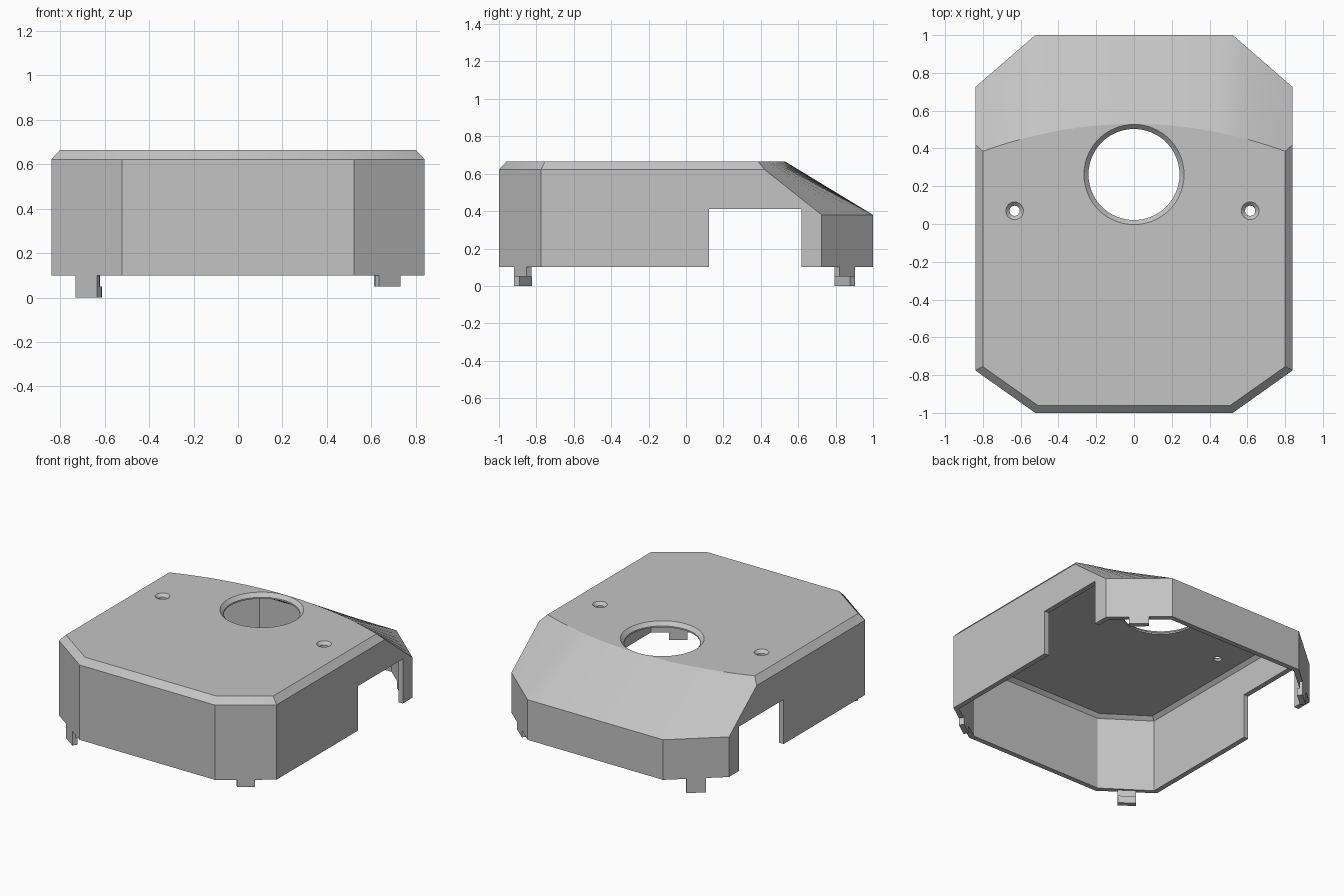
import bpy, bmesh, math
from mathutils import Vector

if "Cube" in bpy.data.objects:
    bpy.data.objects.remove(bpy.data.objects["Cube"])

grey = bpy.data.materials.new("grey plastic")
grey.diffuse_color = (0.55, 0.55, 0.55, 1)
grey.use_nodes = True
grey.node_tree.nodes["Principled BSDF"].inputs["Base Color"].default_value = grey.diffuse_color


def make_object(name, bm, helper=False):
    bmesh.ops.recalc_face_normals(bm, faces=bm.faces[:])
    me = bpy.data.meshes.new(name)
    bm.to_mesh(me)
    bm.free()
    me.materials.append(grey)
    ob = bpy.data.objects.new(name, me)
    bpy.context.collection.objects.link(ob)
    ob.hide_render = helper
    return ob


def cover_solid(name, d, z0, helper=False):
    """Octagonal body with bevelled rim and lofted rear slope, inset by d."""
    bm = bmesh.new()
    V = lambda x, y, z: bm.verts.new((x, y, z))
    side, corner = 0.84 - d, 0.523 - 0.38 * d
    front, back = -1 + d, 1 - d
    yf, yb = -0.775 + 0.35 * d, 0.725 - 0.4 * d
    rim, top, low = 0.622 - 0.4 * d, 0.665 - d, 0.38 - 0.56 * d
    c = 0.04 - 0.4 * d                      # rim bevel
    tx = side - c
    # rear top edge is a shallow arc; the slope runs from it to the back wall
    knee = corner * tx / side
    xs = [tx + (knee - tx) * i / 6 for i in range(6)]
    xs += [knee - 2 * knee * i / 16 for i in range(17)]
    xs += [-x for x in reversed(xs[:6])]
    arc, wall = [], []
    for x in xs:
        arc.append(V(x, 0.53 - 0.28 * d - 0.145 * (x / tx) ** 2, top))
        bx = x * side / tx
        t = max(0, (abs(bx) - corner) / (side - corner))
        wall.append(V(bx, back + (yb - back) * t, low))
    # front half rings, left to right
    pts = [(-side, yf), (-corner, front), (corner, front), (side, yf)]
    tops = [(-tx, yf + c / 2), (-corner + c / 3, front + c),
            (corner - c / 3, front + c), (tx, yf + c / 2)]
    base = [V(x, y, z0) for x, y in pts]
    mid = [V(x, y, rim) for x, y in pts]
    cap = [V(x, y, top) for x, y in tops]
    rear = [V(x, y, z0) for x, y in
            [(side, yb), (corner, back), (-corner, back), (-side, yb)]]
    ends = [V(s * side, 0.42 - 0.28 * d, rim) for s in (1, -1)]
    F = bm.faces.new
    for i in range(3):
        F((base[i], base[i + 1], mid[i + 1], mid[i]))
        F((mid[i], mid[i + 1], cap[i + 1], cap[i]))
    F(cap + arc)
    F(base + rear)
    F((base[3], rear[0], wall[0], ends[0], mid[3]))
    F((base[0], rear[3], wall[-1], ends[1], mid[0]))
    F((mid[3], ends[0], arc[0], cap[3]))
    F((mid[0], ends[1], arc[-1], cap[0]))
    F((ends[0], wall[0], arc[0]))
    F((ends[1], wall[-1], arc[-1]))
    for i in range(len(xs) - 1):
        F((arc[i], arc[i + 1], wall[i + 1], wall[i]))
    for k, (a, b) in enumerate([(0, 6), (6, 22), (22, 28)]):
        F([rear[k], rear[k + 1]] + wall[a:b + 1][::-1])
    return make_object(name, bm, helper)


def hole_cutter(name, x, y, r_in, r_out, depth, n):
    """Straight hole with a conical countersink at the roof."""
    bm = bmesh.new()
    k = (r_out - r_in) / depth
    prof = [(r_in, 0.45), (r_in, 0.665 - depth), (r_out + 0.1 * k, 0.765)]
    rings = [[bm.verts.new((x + r * math.cos(2 * math.pi * i / n),
                            y + r * math.sin(2 * math.pi * i / n), z))
              for i in range(n)] for r, z in prof]
    for a, b in zip(rings, rings[1:]):
        for i in range(n):
            j = (i + 1) % n
            bm.faces.new((a[i], a[j], b[j], b[i]))
    bm.faces.new(rings[0])
    bm.faces.new(rings[-1])
    return make_object(name, bm, True)


# Shell, with cavity, side openings and holes cut out
cover = cover_solid("cover_shell", 0, 0.1)
cutters = [cover_solid("cavity_cutter", 0.035, -0.1, True)]
bm = bmesh.new()
bmesh.ops.create_cube(bm, size=1)
for v in bm.verts:
    v.co = Vector((v.co.x * 2.4, 0.37 + v.co.y * 0.495, 0.16 + v.co.z * 0.5))
cutters.append(make_object("side_opening_cutter", bm, True))
cutters.append(hole_cutter("round_hole_cutter", 0, 0.262, 0.241, 0.265, 0.025, 64))
for x in (-0.632, 0.615):
    cutters.append(hole_cutter("screw_hole_cutter", x, 0.07, 0.027, 0.047, 0.02, 24))

bpy.context.view_layer.objects.active = cover
cover.select_set(True)
for cut in cutters:
    m = cover.modifiers.new("cut", 'BOOLEAN')
    m.operation = 'DIFFERENCE'
    m.solver = 'EXACT'
    m.object = cut
    bpy.ops.object.modifier_apply(modifier=m.name)
for cut in cutters:
    bpy.data.objects.remove(cut)
bpy.ops.object.shade_smooth_by_angle(angle=math.radians(28))


def tab(name, sx, sy, z0, z1, t):
    """Small clip flush with a diagonal corner wall, thickness t inward."""
    yk = 0.775 if sy < 0 else 0.725
    run = (1 - yk) / 0.317
    n = Vector((-sx * run, -sy)).normalized() * t
    pts = [Vector((sx * x, sy * (1 - (x - 0.523) * run))) for x in (0.635, 0.73)]
    pts += [pts[1] + n, pts[0] + n]
    bm = bmesh.new()
    lo = [bm.verts.new((p.x, p.y, z0)) for p in pts]
    hi = [bm.verts.new((p.x, p.y, z1)) for p in pts]
    bm.faces.new(lo)
    bm.faces.new(hi)
    for i in range(4):
        j = (i + 1) % 4
        bm.faces.new((lo[i], lo[j], hi[j], hi[i]))
    make_object(name, bm)


# Corner clips: long hooked ones on the left, short ones on the right
for sy, word in ((-1, "front"), (1, "back")):
    tab(word + "_right_clip", 1, sy, 0.05, 0.1, 0.034)
    tab(word + "_left_clip", -1, sy, 0.05, 0.1, 0.02)
    tab(word + "_left_clip_hook", -1, sy, 0.0, 0.05, 0.036)
